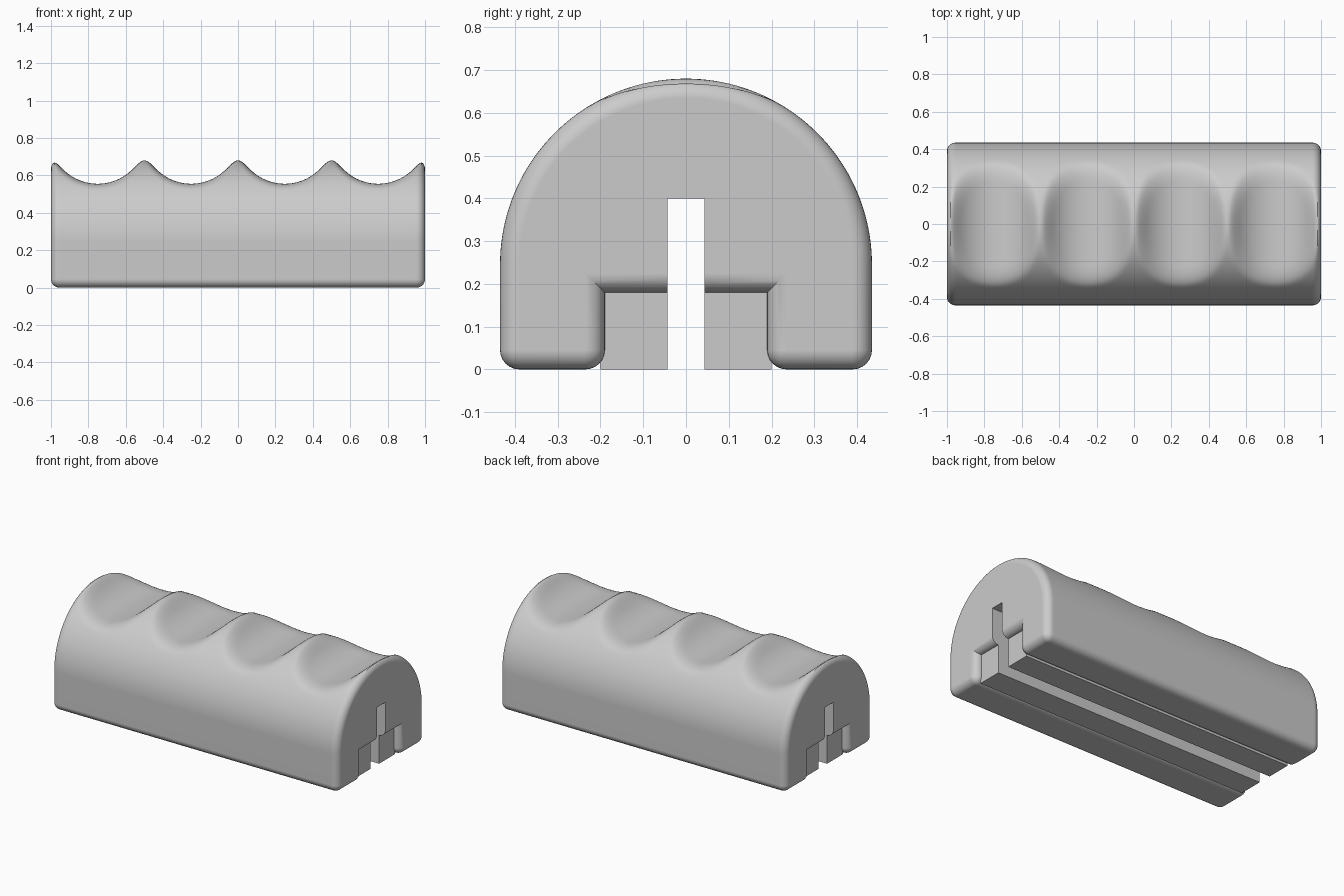
import bpy
import bmesh
from math import sin, cos, pi, sqrt, radians

if "Cube" in bpy.data.objects:
    bpy.data.objects.remove(bpy.data.objects["Cube"])

HALF_LEN, RADIUS, AXIS_Z = 1.0, 0.435, 0.245
FILLET = 0.045
SLOT_Y, SLOT_Z = 0.043, 0.40
CHANNEL_Y, CHANNEL_Z = 0.19, 0.18
GRIP_R, GRIP_Z, GRIP_STEP = 0.26, 0.815, 0.5
BLEND = 0.05

grey = bpy.data.materials.new("light grey")
grey.use_nodes = True
grey.diffuse_color = (0.6, 0.6, 0.6, 1)
grey.node_tree.nodes["Principled BSDF"].inputs["Base Color"].default_value = (0.6, 0.6, 0.6, 1)


def make_object(name, bm):
    bmesh.ops.recalc_face_normals(bm, faces=bm.faces)
    mesh = bpy.data.meshes.new(name)
    bm.to_mesh(mesh)
    bm.free()
    mesh.materials.append(grey)
    obj = bpy.data.objects.new(name, mesh)
    bpy.context.collection.objects.link(obj)
    return obj


def smooth_min(a, b, k):
    h = max(k - abs(a - b), 0) / k
    return min(a, b) - h * h * k / 4


def corner(cy, cz, r, start, steps=6):
    """Quarter-circle going counter-clockwise from the start angle."""
    return [(cy + r * cos(start + pi / 2 * i / steps),
             cz + r * sin(start + pi / 2 * i / steps)) for i in range(steps + 1)]


def section(x, inset):
    """Outline (y, z) of the grip at x, shrunk by the end rounding."""
    r = max(FILLET - inset, 0.002)
    inner, outer = CHANNEL_Y + inset, RADIUS - inset
    half = [(SLOT_Y, SLOT_Z), (SLOT_Y, CHANNEL_Z + inset), (inner, CHANNEL_Z + inset)]
    half += corner(inner + r, inset + r, r, pi)
    half += corner(outer - r, inset + r, r, 1.5 * pi)
    # Finger hollow: a cylinder across the grip, blended into the arch
    u = abs((x + HALF_LEN) % GRIP_STEP - GRIP_STEP / 2)
    floor = GRIP_Z - sqrt(GRIP_R ** 2 - u * u) - AXIS_Z
    arch = []
    steps = 80
    for i in range(steps + 1):
        a = pi / 2 - pi * i / steps
        rad = smooth_min(outer, floor / max(cos(a), 0.001), BLEND)
        arch.append((rad * sin(a), AXIS_Z + rad * cos(a)))
    return half + arch + [(-y, z) for y, z in reversed(half)]


# Grip body: lofted along x with rounded ends
stations = []
for i in range(9):
    a = pi / 2 * i / 8
    stations.append((-HALF_LEN + FILLET * (1 - cos(a)), FILLET * (1 - sin(a))))
stations += [(-x, d) for x, d in stations]
inner_len = HALF_LEN - FILLET
count = 150
stations += [(-inner_len + 2 * inner_len * i / count, 0) for i in range(1, count)]
stations.sort()

bm = bmesh.new()
rings = [[bm.verts.new((x, y, z)) for y, z in section(x, d)] for x, d in stations]
n = len(rings[0])
for a, b in zip(rings, rings[1:]):
    for i in range(n):
        j = (i + 1) % n
        bm.faces.new((a[i], a[j], b[j], b[i]))
bm.faces.new(rings[0])
bm.faces.new(rings[-1])
body = make_object("grip_body", bm)
body.select_set(True)
bpy.context.view_layer.objects.active = body
bpy.ops.object.shade_smooth_by_angle(angle=radians(30))
normals = body.modifiers.new("weighted normals", "WEIGHTED_NORMAL")
normals.keep_sharp = True

# Inner rails: square bars on both sides of the slot, set back from the ends
for name, side in (("left_rail", -1), ("right_rail", 1)):
    bm = bmesh.new()
    bmesh.ops.create_cube(bm, size=1)
    width, height = 0.2 - SLOT_Y, CHANNEL_Z + 0.005
    for v in bm.verts:
        v.co = (v.co.x * 2 * inner_len,
                side * (SLOT_Y + width * (v.co.y + 0.5)),
                height * (v.co.z + 0.5))
    make_object(name, bm)
